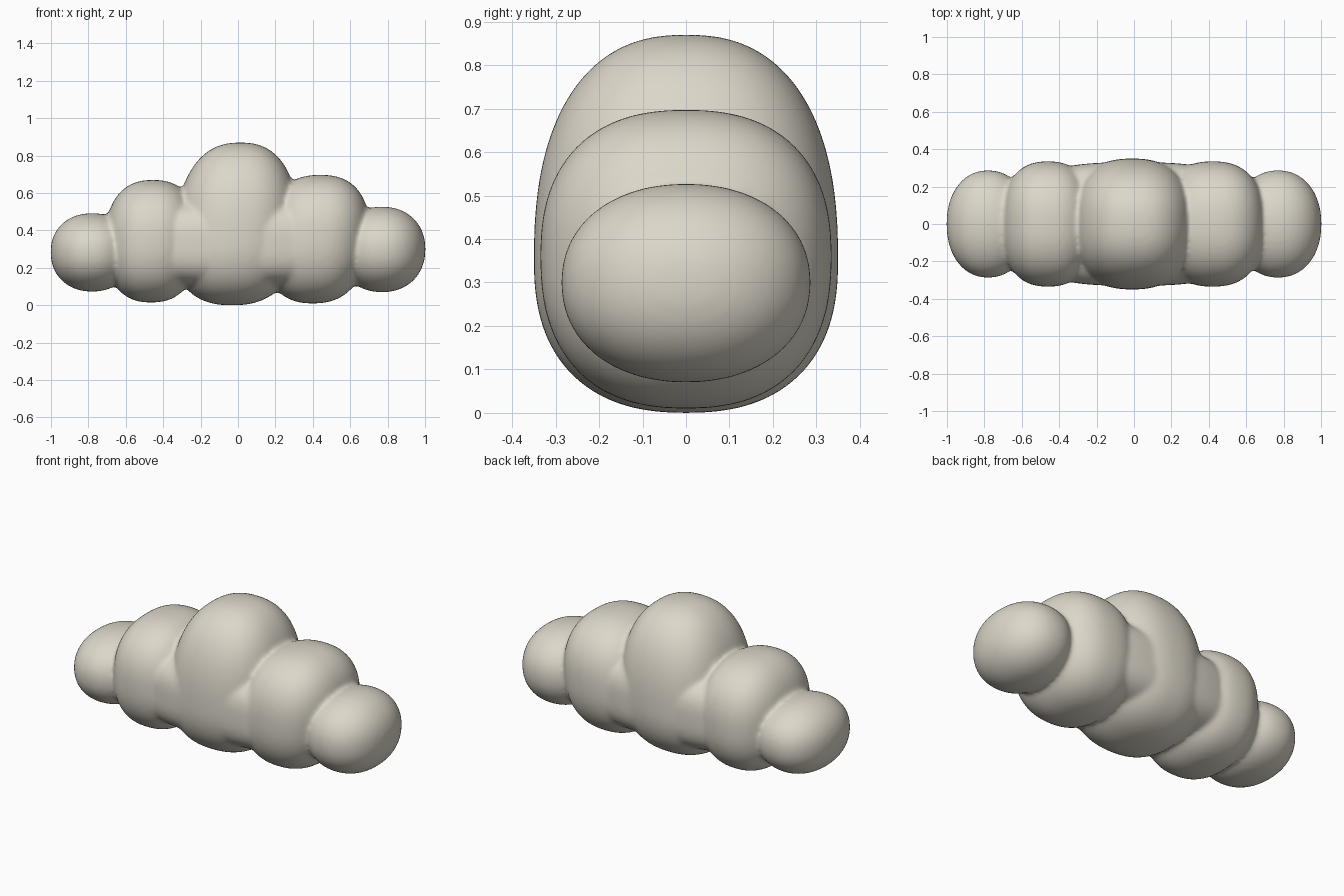
import bpy
import bmesh

cube = bpy.data.objects.get("Cube")
if cube:
    bpy.data.objects.remove(cube, do_unlink=True)

# Warm off-white for the whole cloud
mat = bpy.data.materials.new("warm off white")
mat.use_nodes = True
colour = (0.72, 0.68, 0.59, 1)
mat.diffuse_color = colour
mat.node_tree.nodes["Principled BSDF"].inputs["Base Color"].default_value = colour


def add_puff(bm, x, z, rx, ry, up, down, lean, p):
    """Rounded lobe with its own upper and lower radius, leaning along x."""
    made = bmesh.ops.create_icosphere(bm, subdivisions=5, radius=1)
    for v in made["verts"]:
        d = v.co.normalized()
        d *= sum(abs(c) ** p for c in d) ** (-1 / p)
        v.co = (x + rx * d.x + lean * d.z, ry * d.y,
                z + (up if d.z > 0 else down) * d.z)


# Overlapping puffs: x, z, radius x, radius y, height up, height down, lean, squareness
puffs = [
    (-0.01, 0.35, 0.33, 0.35, 0.52, 0.35, 0.022, 2.4),    # middle
    (-0.46, 0.345, 0.25, 0.335, 0.325, 0.33, 0.005, 2.4),  # inner right
    (0.42, 0.36, 0.28, 0.335, 0.337, 0.35, 0.02, 2.4),    # inner left
    (-0.78, 0.285, 0.222, 0.287, 0.207, 0.212, 0.0, 2.15),  # outer right
    (0.77, 0.30, 0.232, 0.287, 0.227, 0.23, 0.0, 2.15),   # outer left
    (0.0, 0.33, 0.62, 0.33, 0.24, 0.24, 0.0, 3.0),        # filling between the puffs
]
bm = bmesh.new()
for puff in puffs:
    add_puff(bm, *puff)
mesh = bpy.data.meshes.new("cloud")
bm.to_mesh(mesh)
bm.free()
cloud = bpy.data.objects.new("cloud", mesh)
bpy.context.collection.objects.link(cloud)
mesh.materials.append(mat)

# Fuse the puffs into one skin and soften the creases
remesh = cloud.modifiers.new("fuse", 'REMESH')
remesh.mode = 'VOXEL'
remesh.voxel_size = 0.012
remesh.use_smooth_shade = True
soften = cloud.modifiers.new("soften", 'SMOOTH')
soften.factor = 0.5
soften.iterations = 12

bpy.context.view_layer.objects.active = cloud
cloud.select_set(True)
bpy.ops.object.shade_smooth()
